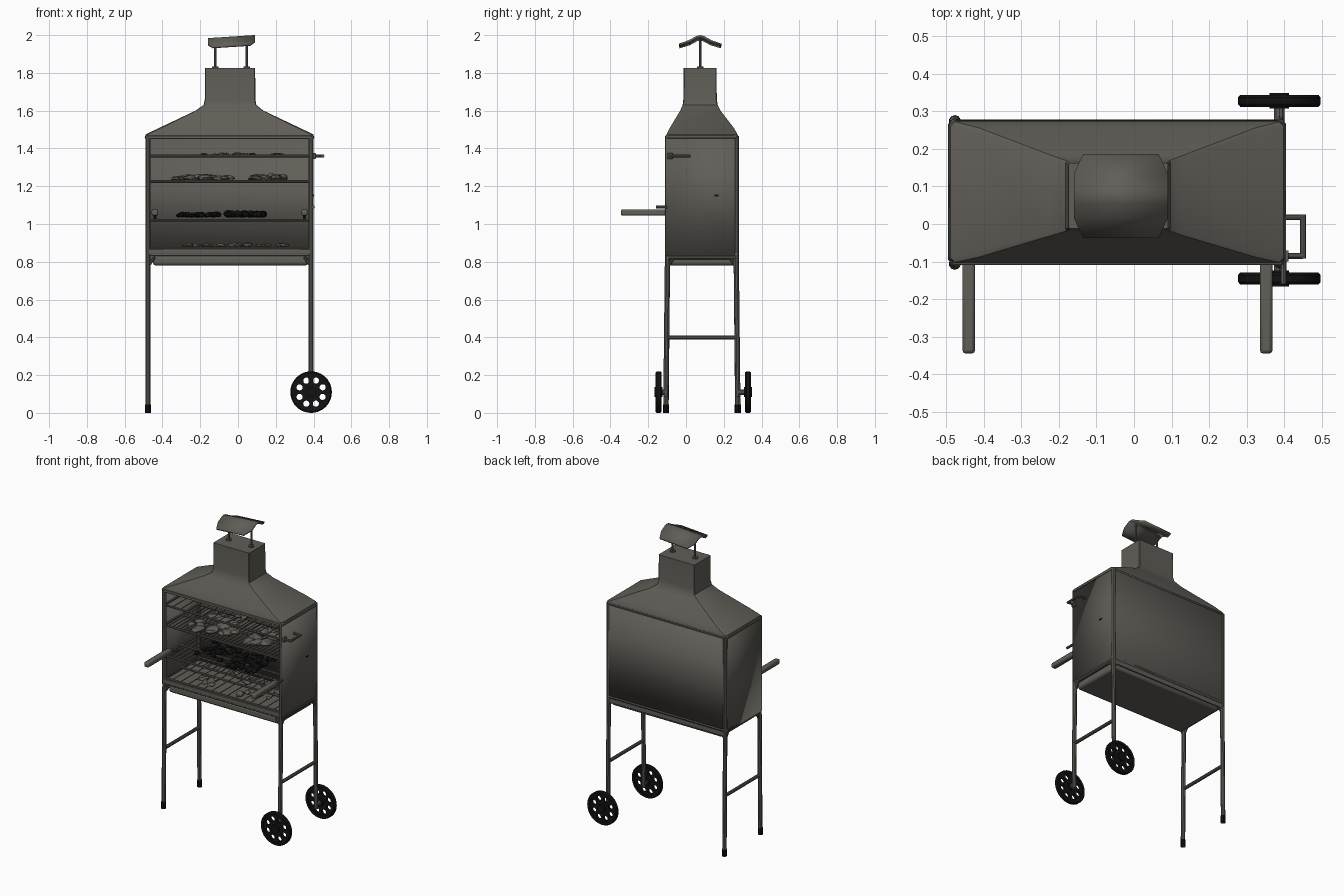
import bpy, bmesh, math, random
from mathutils import Vector, Matrix

random.seed(4)
cube = bpy.data.objects.get("Cube")
if cube:
    bpy.data.objects.remove(cube)


def material(name, colour):
    m = bpy.data.materials.new(name)
    m.use_nodes = True
    m.diffuse_color = (*colour, 1)
    bsdf = m.node_tree.nodes["Principled BSDF"]
    bsdf.inputs["Base Color"].default_value = (*colour, 1)
    bsdf.inputs["Roughness"].default_value = 0.8
    return m


STEEL = material("warm grey steel", (0.12, 0.112, 0.097))
BLACK = material("black rubber and coal", (0.006, 0.006, 0.006))


def finish(name, bm, mat, smooth=True, bevel=0, thick=0):
    bmesh.ops.recalc_face_normals(bm, faces=bm.faces)
    mesh = bpy.data.meshes.new(name)
    bm.to_mesh(mesh)
    bm.free()
    mesh.materials.append(mat)
    ob = bpy.data.objects.new(name, mesh)
    bpy.context.collection.objects.link(ob)
    if thick:
        mod = ob.modifiers.new("thickness", "SOLIDIFY")
        mod.thickness = thick
    if bevel:
        mod = ob.modifiers.new("bevel", "BEVEL")
        mod.width, mod.segments = bevel, 2
    if smooth:
        bpy.ops.object.select_all(action="DESELECT")
        ob.select_set(True)
        bpy.context.view_layer.objects.active = ob
        bpy.ops.object.shade_smooth_by_angle(angle=math.radians(35))
    return ob


def box(name, lo, hi, mat=STEEL, bevel=0):
    lo, hi = Vector(lo), Vector(hi)
    bm = bmesh.new()
    bmesh.ops.create_cube(bm, size=1, matrix=Matrix.Translation((lo + hi) / 2) @ Matrix.Diagonal((*(hi - lo), 1)))
    return finish(name, bm, mat, bool(bevel), bevel)


def rods(name, segments, r, mat=STEEL, sides=10):
    """Round bars between pairs of points, kept as one object."""
    bm = bmesh.new()
    for a, b in segments:
        a, b = Vector(a), Vector(b)
        turn = (b - a).to_track_quat("Z", "Y").to_matrix().to_4x4()
        bmesh.ops.create_cone(bm, cap_ends=True, segments=sides, radius1=r, radius2=r, depth=(b - a).length,
                              matrix=Matrix.Translation((a + b) / 2) @ turn)
    return finish(name, bm, mat)


def lumps(name, count, xs, ys, z, size, flat, mat):
    """Scattered irregular pieces lying on a grate."""
    bm = bmesh.new()
    for _ in range(count):
        s = size * random.uniform(0.7, 1.3)
        place = Matrix.Translation((random.uniform(*xs), random.uniform(*ys), z + s * flat))
        spin = Matrix.Rotation(random.uniform(0, math.pi), 4, "Z")
        new = bmesh.ops.create_icosphere(bm, subdivisions=2, radius=1,
                                         matrix=place @ spin @ Matrix.Diagonal((s * 1.5, s, s * flat, 1)))
        for v in new["verts"]:
            v.co += Vector(random.uniform(-0.12, 0.12) * s for _ in range(3))
    return finish(name, bm, mat, False)


X0, X1, Y0, Y1 = -0.49, 0.40, -0.105, 0.275   # cabinet footprint

# Cabinet: side walls and back bent from one sheet, open at the front
bm = bmesh.new()
c = 0.018
plan = [(X0, Y0), (X0, Y1 - c), (X0 + c * 0.3, Y1 - c * 0.3), (X0 + c, Y1),
        (X1 - c, Y1), (X1 - c * 0.3, Y1 - c * 0.3), (X1, Y1 - c), (X1, Y0)]
low = [bm.verts.new((x, y, 0.83)) for x, y in plan]
high = [bm.verts.new((x, y, 1.47)) for x, y in plan]
for i in range(len(plan) - 1):
    bm.faces.new((low[i], low[i + 1], high[i + 1], high[i]))
finish("cabinet_shell", bm, STEEL, thick=0.008)

# Floor, tray below it, and front edge strips
box("cabinet_floor", (X0, Y0, 0.83), (X1, Y1, 0.85), bevel=0.004)
box("lower_tray", (-0.45, -0.095, 0.78), (0.37, 0.265, 0.832), bevel=0.015)
box("back_apron", (-0.47, 0.262, 0.80), (0.38, 0.274, 0.84))
box("front_top_strip", (X0, Y0 - 0.004, 1.45), (X1, Y0 + 0.012, 1.468), bevel=0.003)
box("front_bottom_lip", (X0 + 0.01, Y0 - 0.003, 0.84), (X1 - 0.01, Y0 + 0.01, 0.868), bevel=0.003)

# Hood and chimney: lofted rectangles with clipped corners
bm = bmesh.new()
sections = [(1.455, -0.495, 0.405, -0.108, 0.278), (1.475, -0.488, 0.398, -0.102, 0.272),
            (1.505, -0.425, 0.335, -0.088, 0.256), (1.60, -0.225, 0.135, -0.031, 0.183),
            (1.63, -0.182, 0.097, -0.018, 0.168), (1.66, -0.176, 0.092, -0.014, 0.163),
            (1.825, -0.175, 0.091, -0.012, 0.162)]
rings = []
for z, a, b, f, g in sections:
    k = 0.012 if z < 1.6 else 0.004
    corners = [(a + k, f), (b - k, f), (b, f + k), (b, g - k), (b - k, g), (a + k, g), (a, g - k), (a, f + k)]
    rings.append([bm.verts.new((x, y, z)) for x, y in corners])
for lower, upper in zip(rings, rings[1:]):
    for i in range(8):
        j = (i + 1) % 8
        bm.faces.new((lower[i], lower[j], upper[j], upper[i]))
bm.faces.new(rings[-1])
finish("hood_and_chimney", bm, STEEL, thick=0.006)

# Rain cap: bent sheet with clipped ends, rising to one side, on two posts
bm = bmesh.new()
profile = [(-0.112, 1.94), (-0.06, 1.957), (-0.02, 1.979), (0, 1.984), (0.02, 1.979), (0.06, 1.957), (0.112, 1.94)]
rows = []
for y, z in profile:
    clip = 0.025 if abs(y) > 0.1 else 0
    rows.append([bm.verts.new((x, 0.075 + y, z + (x + 0.16) * 0.065)) for x in (-0.16 + clip, 0.09 - clip)])
for p, q in zip(rows, rows[1:]):
    bm.faces.new((p[0], p[1], q[1], q[0]))
finish("rain_cap", bm, STEEL, thick=0.012)
posts = (-0.12, 0.047)
rods("cap_posts", [((x, 0.075, 1.82), (x, 0.075, 1.98)) for x in posts], 0.007)
rods("cap_post_flanges", [((x, 0.075, 1.822), (x, 0.075, 1.834)) for x in posts], 0.018)

# Legs: corner posts, feet, cross bars and braces
for side, x, foot in (("right", -0.477, 0.0), ("left", 0.387, 0.085)):
    for end, y, top in (("front", -0.098, 1.465), ("back", 0.266, 1.465)):
        splay = math.copysign(0.008, y)
        rods(f"{end}_{side}_leg", [((x, y + splay, foot), (x, y, 0.82))], 0.014)
        rods(f"{end}_{side}_corner_post", [((x, y, 0.82), (x, y, top))], 0.0135)
        if foot == 0:
            rods(f"{end}_{side}_foot", [((x, y + splay, 0), (x, y + splay, 0.045))], 0.016, BLACK)
        inward = 0.035 if x < 0 else -0.035
        rods(f"{end}_{side}_brace", [((x, y, 0.775), (x + inward, y, 0.825)),
                                     ((x, y, 0.775), (x, y - math.copysign(0.035, y), 0.825))], 0.008)
    rods(f"{side}_cross_bar", [((x, -0.1, 0.40), (x, 0.268, 0.40))], 0.011)
    rods(f"{side}_top_rail", [((x, -0.1, 0.825), (x, 0.268, 0.825))], 0.012)


# Wheels: tyre, web pierced by eight holes, hub and axle
def wheel(name, y, leg_y):
    centre = Matrix.Translation((0.387, y, 0.11)) @ Matrix.Rotation(math.pi / 2, 4, "X")
    curve = bpy.data.curves.new(name + "_outline", "CURVE")
    curve.dimensions, curve.fill_mode, curve.extrude = "2D", "BOTH", 0.008
    circles = [(0, 0, 0.098, 40)]
    for i in range(8):
        t = math.tau * (i + 0.5) / 8
        circles.append((0.066 * math.cos(t), 0.066 * math.sin(t), 0.0165, 12))
    for cx, cy, r, n in circles:
        spline = curve.splines.new("POLY")
        spline.points.add(n - 1)
        spline.use_cyclic_u = True
        for i, p in enumerate(spline.points):
            a = math.tau * i / n
            p.co = (cx + r * math.cos(a), cy + r * math.sin(a), 0, 1)
    helper = bpy.data.objects.new(name + "_helper", curve)
    bpy.context.collection.objects.link(helper)
    deps = bpy.context.evaluated_depsgraph_get()
    web = bpy.data.meshes.new_from_object(helper.evaluated_get(deps))
    bpy.data.objects.remove(helper)
    bm = bmesh.new()
    bm.from_mesh(web)
    bm.transform(centre)
    finish(name + "_web", bm, BLACK, False)
    # Tyre swept from a rounded section
    bm = bmesh.new()
    section = [(0.09, -0.014), (0.104, -0.016), (0.11, -0.009), (0.11, 0.009), (0.104, 0.016), (0.09, 0.014)]
    loop = [bm.verts.new((r, 0, h)) for r, h in section]
    edges = [bm.edges.new((loop[i], loop[(i + 1) % 6])) for i in range(6)]
    bmesh.ops.spin(bm, geom=loop + edges, cent=(0, 0, 0), axis=(0, 0, 1), angle=math.tau, steps=40, use_merge=True)
    bmesh.ops.remove_doubles(bm, verts=bm.verts, dist=0.0001)
    bm.transform(centre)
    finish(name + "_tyre", bm, BLACK)
    rods(name + "_hub", [((0.387, y - 0.021, 0.11), (0.387, y + 0.021, 0.11))], 0.026, BLACK, 20)
    rods(name + "_axle", [((0.387, leg_y, 0.11), (0.387, y, 0.11))], 0.015)


wheel("front_wheel", -0.145, -0.1)
wheel("back_wheel", 0.328, 0.268)


# Grates: outer frame with slim bars running front to back
def grate(name, z, count, r):
    a, b, f, g = X0 + 0.012, X1 - 0.012, Y0 + 0.008, Y1 - 0.012
    frame = [((a, y, z), (b, y, z)) for y in (f, (f + g) / 2, g)] + [((x, f, z), (x, g, z)) for x in (a, b)]
    rods(name + "_frame", frame, 0.007, sides=8)
    xs = [a + (b - a) * (i + 1) / (count + 1) for i in range(count)]
    rods(name + "_bars", [((x, f, z), (x, g, z)) for x in xs], r, sides=6)


for label, z, count in (("warming", 1.36, 14), ("cooking", 1.225, 30), ("coal", 1.02, 24), ("ash", 0.872, 14)):
    grate(label + "_grate", z, count, 0.003)

# Food, coals and ash
lumps("food_right", 16, (-0.34, -0.03), (-0.06, 0.2), 1.227, 0.03, 0.5, STEEL)
lumps("food_left", 12, (0.08, 0.24), (-0.06, 0.2), 1.227, 0.03, 0.5, STEEL)
lumps("upper_food", 9, (-0.3, 0.22), (0.0, 0.2), 1.362, 0.022, 0.3, STEEL)
lumps("coals_right", 30, (-0.33, -0.1), (-0.03, 0.2), 1.035, 0.014, 0.9, BLACK)
lumps("coals_left", 48, (-0.06, 0.14), (-0.05, 0.2), 1.035, 0.016, 0.9, BLACK)
lumps("ash_pieces", 24, (-0.32, 0.24), (-0.06, 0.2), 0.876, 0.02, 0.5, STEEL)

# Front carry handles on the coal grate
for side, x in (("right", -0.44), ("left", 0.352)):
    box(f"{side}_carry_handle", (x - 0.017, -0.345, 1.044), (x + 0.017, -0.09, 1.078), bevel=0.009)
    rods(f"{side}_handle_stem", [((x, -0.1, 1.06), (x, 0.0, 1.025))], 0.008)

# Side grip, latch peg and vent slot
rods("side_grip", [((0.395, -0.085, 1.36), (0.45, -0.085, 1.36)), ((0.395, 0.018, 1.36), (0.45, 0.018, 1.36)),
                   ((0.45, -0.092, 1.36), (0.45, 0.025, 1.36))], 0.008)
box("grip_mount", (0.398, -0.1, 1.345), (0.412, -0.07, 1.375), bevel=0.003)
rods("latch_peg", [((0.398, -0.16, 1.09), (0.398, -0.1, 1.09))], 0.008)
box("vent_slot", (0.398, 0.15, 1.146), (0.403, 0.172, 1.155), BLACK)
